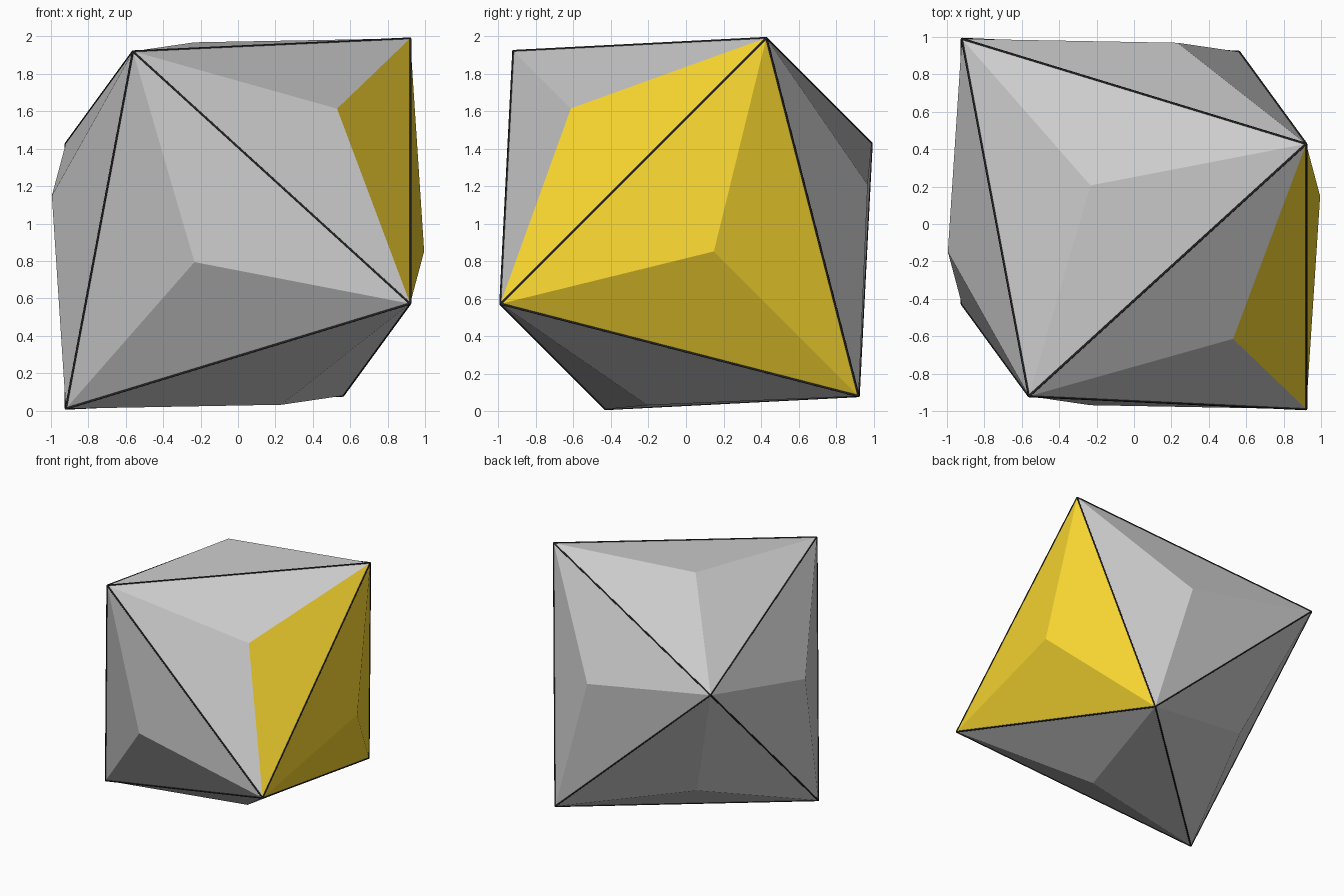
import bpy, bmesh
from mathutils import Vector
from itertools import product, combinations

if "Cube" in bpy.data.objects:
    bpy.data.objects.remove(bpy.data.objects["Cube"])

RADIUS = 1.418                 # centre to octahedron corner
CENTRE = Vector((0, 0, 1.0))
ROD = 0.006                    # thin seam along the octahedron edges

# Three perpendicular axes of the tilted octahedron
axes = [Vector(v).normalized() * RADIUS for v in
        ((-0.396, -0.649, 0.649), (0.649, -0.698, -0.302), (0.649, 0.302, 0.698))]


def material(name, colour):
    mat = bpy.data.materials.new(name)
    mat.diffuse_color = colour
    mat.use_nodes = True
    mat.node_tree.nodes["Principled BSDF"].inputs["Base Color"].default_value = mat.diffuse_color
    return mat


def link(name, data):
    obj = bpy.data.objects.new(name, data)
    obj.location = CENTRE
    bpy.context.collection.objects.link(obj)
    return obj


# Faceted body: octahedron with a shallow pyramid on each of its eight faces
corners = [a * s for a in axes for s in (1, -1)]
k = 2 ** 0.5 - 1
peaks = [sum((a * s for a, s in zip(axes, signs)), Vector()) * k
         for signs in product((1, -1), repeat=3)]
bm = bmesh.new()
for p in corners + peaks:
    bm.verts.new(p)
bmesh.ops.convex_hull(bm, input=bm.verts)
bmesh.ops.recalc_face_normals(bm, faces=bm.faces)

# The facets turned towards the right side are yellow
bm.normal_update()
for f in bm.faces:
    f.material_index = int(f.normal.x > 0.65)
mesh = bpy.data.meshes.new("faceted_body")
bm.to_mesh(mesh)
bm.free()
mesh.materials.append(material("grey", (0.8, 0.8, 0.8, 1)))
mesh.materials.append(material("yellow", (0.95, 0.68, 0.03, 1)))
link("faceted_body", mesh)

# Thin dark seams along the twelve octahedron edges
curve = bpy.data.curves.new("edge_seams", 'CURVE')
curve.dimensions = '3D'
curve.bevel_depth = ROD
curve.bevel_resolution = 1
curve.use_fill_caps = True
for p, q in combinations(corners, 2):
    if (p + q).length > 0.1:
        spline = curve.splines.new('POLY')
        spline.points.add(1)
        spline.points[0].co = (*p, 1)
        spline.points[1].co = (*q, 1)
curve.materials.append(material("black", (0.02, 0.02, 0.02, 1)))
link("edge_seams", curve)
